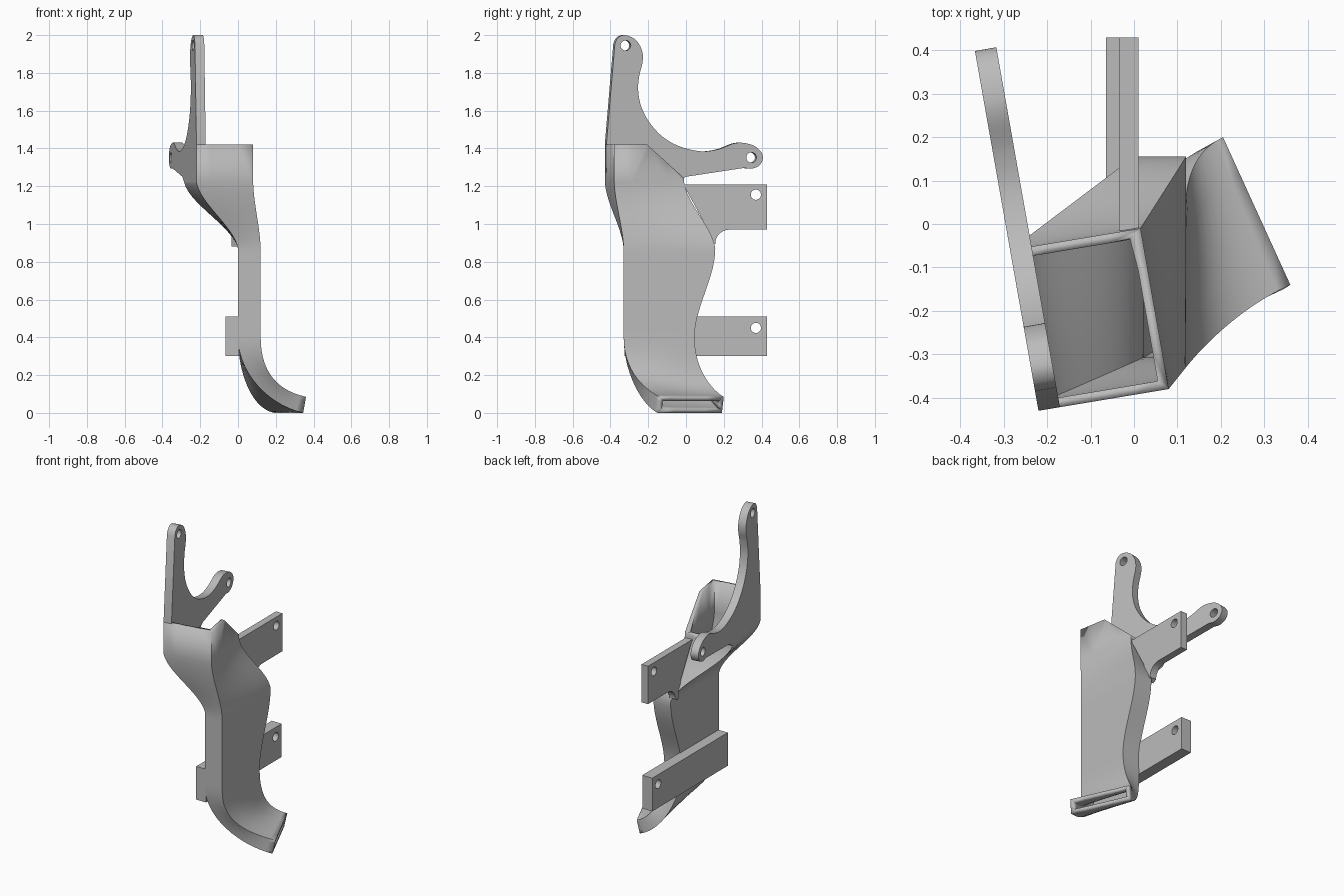
import bpy, bmesh, math
from mathutils import Vector, Matrix

cube = bpy.data.objects.get("Cube")
if cube:
    bpy.data.objects.remove(cube, do_unlink=True)

grey = bpy.data.materials.new("plain_grey")
grey.use_nodes = True
grey.diffuse_color = (0.5, 0.5, 0.5, 1)
grey.node_tree.nodes["Principled BSDF"].inputs["Base Color"].default_value = (0.5, 0.5, 0.5, 1)


def finish(obj):
    obj.data.materials.clear()
    obj.data.materials.append(grey)
    bpy.ops.object.select_all(action="DESELECT")
    obj.select_set(True)
    bpy.context.view_layer.objects.active = obj
    bpy.ops.object.shade_smooth_by_angle(angle=math.radians(30))


def circle(cx, cy, r, n=32):
    return [(cx + r * math.cos(math.tau * i / n), cy + r * math.sin(math.tau * i / n)) for i in range(n)]


def smooth_path(points, steps=5):
    """Catmull-Rom curve through open points."""
    pts = [Vector(p) for p in points]
    pts = [pts[0]] + pts + [pts[-1]]
    out = []
    for a, b, c, d in zip(pts, pts[1:], pts[2:], pts[3:]):
        for i in range(steps):
            t = i / steps
            out.append((2 * b + (c - a) * t + (2 * a - 5 * b + 4 * c - d) * t * t
                        + (3 * b - a - 3 * c + d) * t ** 3) / 2)
    return out + [pts[-1]]


def flat_plate(name, outline, holes, origin, along, thickness):
    """Upright plate: outline is (distance along, height); thickness grows along the normal."""
    curve = bpy.data.curves.new(name, "CURVE")
    curve.dimensions = "2D"
    curve.fill_mode = "BOTH"
    curve.extrude = thickness / 2
    for loop in [outline] + holes:
        spline = curve.splines.new("POLY")
        spline.points.add(len(loop) - 1)
        for point, co in zip(spline.points, loop):
            point.co = (co[0], co[1], 0, 1)
        spline.use_cyclic_u = True
    temp = bpy.data.objects.new(name + "_helper", curve)
    bpy.context.collection.objects.link(temp)
    bpy.context.view_layer.update()
    mesh = bpy.data.meshes.new_from_object(temp.evaluated_get(bpy.context.evaluated_depsgraph_get()))
    bpy.data.objects.remove(temp, do_unlink=True)
    u, up = Vector(along).normalized(), Vector((0, 0, 1))
    normal = u.cross(up)
    frame = Matrix((u, up, normal)).transposed().to_4x4()
    frame.translation = Vector(origin) + normal * thickness / 2
    mesh.transform(frame)
    obj = bpy.data.objects.new(name, mesh)
    bpy.context.collection.objects.link(obj)
    finish(obj)
    return obj


# Duct sections; corners run front-left, front-right, back-right, back-left
TURN = Vector((-0.174, 0.985, 0))
inlet = [Vector(p) for p in ((-0.22, -0.43, 0), (0.08, -0.38, 0), (0.015, -0.01, 0), (-0.285, -0.06, 0))]
outlet = [Vector(p) for p in ((0.345, -0.15, 0), (0.36, -0.14, 0.085), (0.205, 0.2, 0.085), (0.19, 0.19, 0))]
reach = (0.2, 0.16, 0.1, 0.13)
exit_dir = Vector((0.91, 0.41, -0.2))


def ease(t):
    return t * t * (3 - 2 * t)


def body(z, back):
    return [Vector((x, y, z)) for x, y in ((0, -0.33), (0.12, -0.33), (0.12, back), (0, back))]


def at_height(corners, z):
    return [Vector((c.x, c.y, z)) for c in corners]


sections = [at_height(inlet, 1.42)]
N = 14
for i in range(N):                                   # twisting transition
    t = i / N
    k = 0.7 * ease(t) + 0.3 * t
    z = 1.22 - 0.35 * t
    sections.append([a.lerp(b, k) for a, b in zip(at_height(inlet, z), body(z, 0.155))])
for i in range(N):                                   # upright body
    t = i / N
    sections.append(body(0.87 - 0.47 * t, 0.155 - 0.11 * ease(t)))
for i in range(N + 1):                               # curved spout
    t = i / N
    s = 1 - t
    sections.append([p * s ** 3 + (p - Vector((0, 0, 0.19))) * (3 * s * s * t)
                     + (q - exit_dir * r) * (3 * s * t * t) + q * t ** 3
                     for p, q, r in zip(body(0.4, 0.045), outlet, reach)])

# Duct: lofted open tube, inlet trimmed at a slant, given wall thickness
SUB = 4
bm = bmesh.new()
rings = []
for sec in sections:
    rings.append([bm.verts.new(sec[c].lerp(sec[(c + 1) % 4], j / SUB)) for c in range(4) for j in range(SUB)])
count = 4 * SUB
for upper, lower in zip(rings, rings[1:]):
    for j in range(count):
        k = (j + 1) % count
        bm.faces.new((upper[j], lower[j], lower[k], upper[k]))
bmesh.ops.bisect_plane(bm, geom=bm.verts[:] + bm.edges[:] + bm.faces[:], plane_co=(0.048, -0.205, 1.42),
                       plane_no=TURN * 0.17 + Vector((0, 0, 0.19)), clear_outer=True)
bmesh.ops.recalc_face_normals(bm, faces=bm.faces[:])
mesh = bpy.data.meshes.new("duct")
bm.to_mesh(mesh)
bm.free()
duct = bpy.data.objects.new("duct", mesh)
bpy.context.collection.objects.link(duct)
finish(duct)
wall = duct.modifiers.new("wall", "SOLIDIFY")
wall.thickness = 0.022
wall.offset = -1
wall.use_even_offset = True
bpy.ops.object.modifier_move_to_index(modifier="wall", index=0)

# Two-eyed mounting arm, flush with the left wall of the inlet
edge = smooth_path([(-0.385, 1.955), (-0.368, 1.987), (-0.33, 2.0), (-0.275, 1.975), (-0.242, 1.92),
                    (-0.238, 1.86), (-0.255, 1.79), (-0.262, 1.71), (-0.245, 1.62), (-0.2, 1.535),
                    (-0.13, 1.46), (-0.04, 1.41), (0.07, 1.385), (0.16, 1.395), (0.24, 1.425),
                    (0.29, 1.43), (0.35, 1.415), (0.39, 1.38), (0.398, 1.345), (0.38, 1.31),
                    (0.34, 1.293), (0.3, 1.297)])
outline = [(-0.43, 1.22), (-0.43, 1.42)] + [tuple(p) for p in edge] + [(-0.01, 1.25), (-0.06, 1.22)]


def to_arm(loop):
    return [((y + 0.43) / 0.985, z) for y, z in loop]


flat_plate("mounting_arm", to_arm(outline),
           [to_arm(circle(-0.328, 1.945, 0.027)), to_arm(circle(0.338, 1.352, 0.027))],
           (-0.22, -0.43, 0), TURN, 0.05)

# Rear tabs
cove = [(0.23 - 0.075 * math.sin(a), 0.895 + 0.075 * math.cos(a))
        for a in (math.radians(10 * i) for i in range(10))]
flat_plate("upper_tab", [(-0.015, 1.21), (0.43, 1.21), (0.43, 0.97)] + cove + [(0.13, 0.88), (0.1, 1.0)],
           [circle(0.37, 1.155, 0.027)], (-0.035, 0, 0), (0, 1, 0), 0.045)
flat_plate("lower_tab", [(-0.325, 0.3), (0.43, 0.3), (0.43, 0.51), (-0.325, 0.51)],
           [circle(0.37, 0.45, 0.027)], (-0.065, 0, 0), (0, 1, 0), 0.07)
